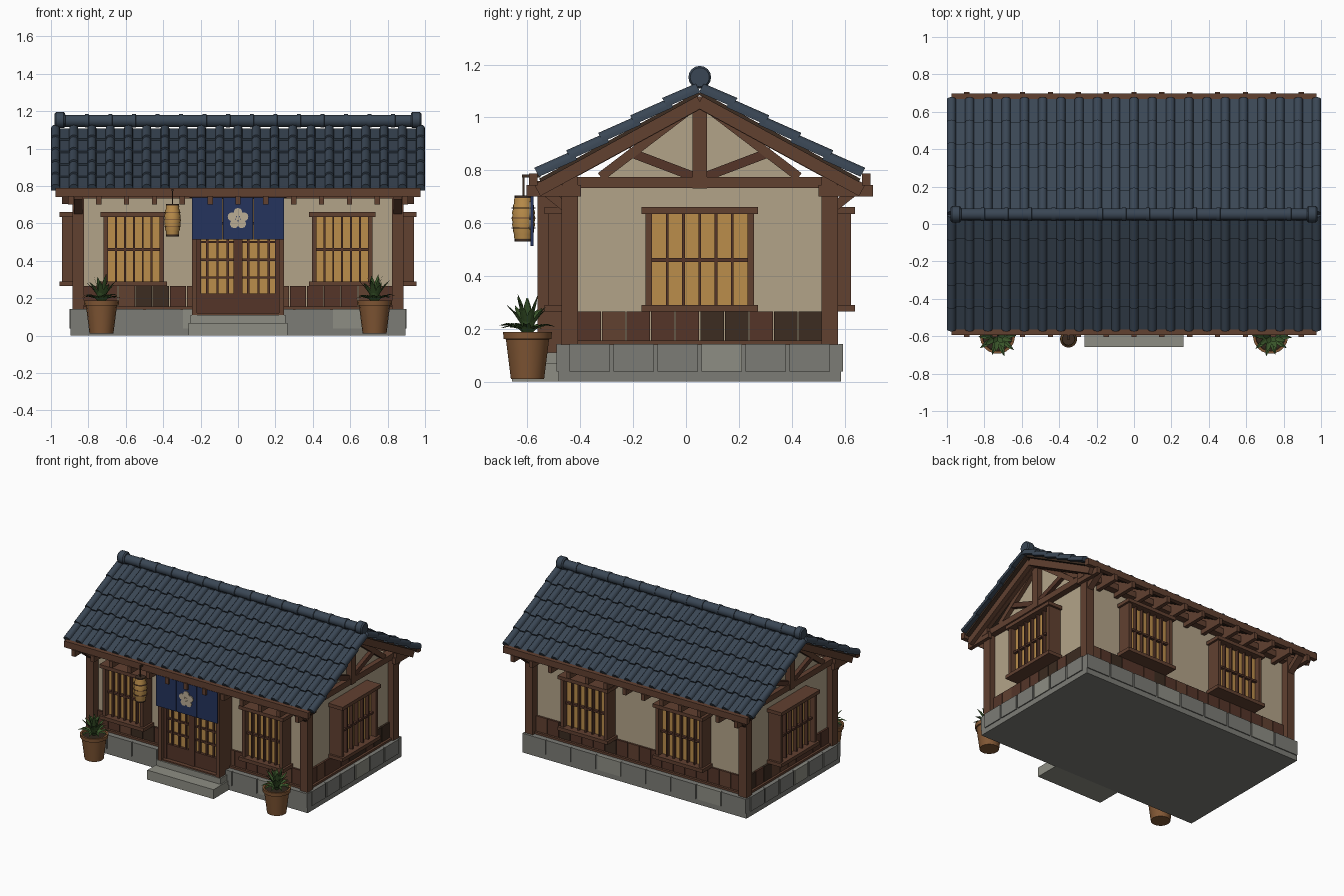
import bpy, bmesh, math, random
from mathutils import Vector, Matrix

if "Cube" in bpy.data.objects:
    bpy.data.objects.remove(bpy.data.objects["Cube"])

random.seed(4)
C = 0.052                      # y of the building's centre line
SL = math.atan(0.546)          # roof slope


def mat(name, r, g, b):
    m = bpy.data.materials.new(name)
    m.diffuse_color = (r, g, b, 1)
    m.use_nodes = True
    m.node_tree.nodes["Principled BSDF"].inputs["Base Color"].default_value = m.diffuse_color
    return m


WOOD = mat("wood", .12, .052, .03)
DARK = mat("dark_wood", .045, .025, .015)
RED = mat("red_wood", .09, .036, .022)
PLASTER = mat("plaster", .45, .37, .25)
PAPER = mat("lit_paper", .5, .27, .07)
STONE = mat("stone", .2, .2, .18)
STONE2 = mat("light_stone", .27, .27, .23)
TILE = mat("tile", .042, .062, .09)
CLOTH = mat("cloth", .018, .033, .11)
CREAM = mat("cream", .5, .42, .3)
CLAY = mat("clay", .22, .095, .035)
SOIL = mat("soil", .03, .02, .012)
LEAF = mat("leaf", .045, .1, .025)


def finish(name, bm, material, smooth=False):
    bmesh.ops.recalc_face_normals(bm, faces=bm.faces)
    me = bpy.data.meshes.new(name)
    for f in bm.faces:
        f.smooth = smooth
    bm.to_mesh(me)
    bm.free()
    if smooth:
        me.set_sharp_from_angle(angle=math.radians(35))
    me.materials.append(material)
    ob = bpy.data.objects.new(name, me)
    bpy.context.collection.objects.link(ob)
    return ob


def boxes(name, material, items, M=Matrix()):
    """Boxes given as (x0, x1, y0, y1, z0, z1), joined in one object."""
    bm = bmesh.new()
    for a, b, c, d, e, f in items:
        bmesh.ops.create_cube(bm, size=1, matrix=M @ Matrix.Translation(((a + b) / 2, (c + d) / 2, (e + f) / 2))
                              @ Matrix.Diagonal((b - a, d - c, f - e, 1)))
    return finish(name, bm, material)


def beams(name, material, items, w, h):
    """Square beams between pairs of points lying in a plane of constant x."""
    bm = bmesh.new()
    for p, q in items:
        p, q = Vector(p), Vector(q)
        d = q - p
        rot = Matrix.Rotation(math.atan2(d.z, d.y), 4, 'X')
        bmesh.ops.create_cube(bm, size=1, matrix=Matrix.Translation((p + q) / 2) @ rot
                              @ Matrix.Diagonal((w, d.length, h, 1)))
    return finish(name, bm, material)


def lathe(name, material, profile, M, n=16):
    bm = bmesh.new()
    vs = [bm.verts.new((r, 0, z)) for r, z in profile]
    es = [bm.edges.new(e) for e in zip(vs, vs[1:])]
    bmesh.ops.spin(bm, geom=vs + es, cent=(0, 0, 0), axis=(0, 0, 1), angle=2 * math.pi, steps=n)
    bmesh.ops.remove_doubles(bm, verts=bm.verts, dist=1e-5)
    bmesh.ops.transform(bm, matrix=M, verts=bm.verts)
    return finish(name, bm, material, True)


T = Matrix.Translation
RY = Matrix.Rotation(math.pi / 2, 4, 'Y')

# Stone foundation, facing stones and steps
boxes("foundation", STONE, [(-.895, .895, C - .535, C + .535, 0, .14)])
sides = [(T((0, C - .535, 0)), .9, 9), (T((0, C + .535, 0)) @ Matrix.Rotation(math.pi, 4, 'Z'), .9, 9),
         (T((.895, C, 0)) @ Matrix.Rotation(math.pi / 2, 4, 'Z'), .5, 6),
         (T((-.895, C, 0)) @ Matrix.Rotation(-math.pi / 2, 4, 'Z'), .5, 6)]
for M, half, n in sides:
    w = 2 * half / n
    st = [(-half + i * w + .007, -half + (i + 1) * w - .007, -.007, .01, .038, .142) for i in range(n)]
    boxes("facing_stones", STONE, st[::2] + st[1::4], M)
    boxes("pale_facing_stones", STONE2, st[3::4], M)
boxes("lower_step", STONE2, [(-.265, .265, -.658, -.48, 0, .068)])
boxes("upper_step", STONE2, [(-.255, .255, -.565, -.46, .06, .11)])

# Plaster walls, corner posts, sills and wall plates
boxes("walls", PLASTER, [(-.84, .84, C - .47, C + .47, .13, .765)])
boxes("corner_posts", WOOD, [(x - .031, x + .031, C + y - .031, C + y + .031, .11, .775)
                             for x in (-.855, .855) for y in (-.492, .492)])
boxes("sills", WOOD, [(-.87, .87, C + y - .02, C + y + .02, .135, .155) for y in (-.48, .48)]
      + [(x - .02, x + .02, C - .48, C + .48, .135, .155) for x in (-.85, .85)])
boxes("wall_plates", WOOD, [(-.91, .91, C + y - .03, C + y + .03, .732, .775) for y in (-.49, .49)]
      + [(x - .03, x + .03, C - .52, C + .52, .732, .775) for x in (-.855, .855)])

# Wainscot planks in mixed browns
for M, half, n in ((T((0, C - .47, 0)), .825, 18), (T((0, C + .47, 0)), .825, 18),
                   (T((.84, C, 0)) @ Matrix.Rotation(math.pi / 2, 4, 'Z'), .465, 10),
                   (T((-.84, C, 0)) @ Matrix.Rotation(math.pi / 2, 4, 'Z'), .465, 10)):
    w, groups = 2 * half / n, {WOOD: [], RED: [], DARK: []}
    for i in range(n):
        groups[random.choice((WOOD, RED, RED, DARK))].append(
            (-half + i * w + .002, -half + (i + 1) * w - .002, -.014, .014, .15, .265))
    for m, items in groups.items():
        boxes("wainscot_planks", m, items, M)


# Lattice windows: local x along the wall, -y outward
def window(M, w, bars=5, z0=.265, z1=.66):
    h = w / 2
    boxes("window_frame", WOOD, [(s * (h - .012) - .012, s * (h - .012) + .012, -.1, 0, z0, z1) for s in (-1, 1)]
          + [(-h - .015, h + .015, -.115, 0, z - .012, z + .013) for z in (z0 + .012, z1 - .013)], M)
    boxes("window_paper", PAPER, [(-h + .02, h - .02, -.06, -.01, z0 + .02, z1 - .02)], M)
    step = (w - .04) / (bars + 1)
    boxes("window_lattice", RED, [(-h + .02 + i * step - .005, -h + .02 + i * step + .005, -.085, -.055, z0 + .02, z1 - .02)
                                  for i in range(1, bars + 1)]
          + [(-h + .02, h - .02, -.08, -.055, .453, .467)], M)


for s in (-1, 1):
    window(T((s * .557, C - .472, 0)), .325)
    window(T((s * .38, C + .472, 0)) @ Matrix.Rotation(math.pi, 4, 'Z'), .37)
    window(T((s * .84, C, 0)) @ Matrix.Rotation(s * math.pi / 2, 4, 'Z'), .41)

# Sliding entrance doors
boxes("door_frame", WOOD, [(s * .232 - .013, s * .232 + .013, -.562, -.42, .108, .76) for s in (-1, 1)]
      + [(-.245, .245, -.562, -.42, .73, .76), (-.245, .245, -.555, -.42, .105, .12)])
boxes("door_paper", PAPER, [(-.22, .22, -.505, -.43, .22, .735)])
boxes("door_panels", RED, [(s * .11 - .11, s * .11 + .11, -.525, -.44, .115, .225) for s in (-1, 1)])
boxes("door_lattice", RED, [(x - .006, x + .006, -.52, -.5, .22, .735)
                            for x in (-.165, -.11, -.055, .055, .11, .165)]
      + [(-.22, .22, -.518, -.5, z - .006, z + .006) for z in (.31, .405, .5, .6)]
      + [(x - .011, x + .011, -.53, -.5, .115, .735) for x in (-.21, -.012, .012, .21)])

# Door curtain in three strips, with a five-petal blossom
boxes("curtain", CLOTH, [(x - .081, x + .081, -.588, -.578, .513, .745) for x in (-.165, 0, .165)])
lathe("curtain_rod", WOOD, [(0, -.26), (.009, -.26), (.009, .26), (0, .26)], T((0, -.583, .745)) @ RY, 10)
disc = [(0, -.004), (.023, -.004), (.023, .004), (0, .004)]
for i in range(5):
    a = math.pi / 2 + i * math.tau / 5
    lathe("blossom_petal", CREAM, disc, T((.034 * math.cos(a), -.59, .625 + .034 * math.sin(a)))
          @ Matrix.Rotation(math.pi / 2, 4, 'X'), 14)
lathe("blossom_centre", CREAM, [(r * .5, z) for r, z in disc], T((0, -.59, .625)) @ Matrix.Rotation(math.pi / 2, 4, 'X'), 10)

# Gable trusses
for s in (-1, 1):
    bm = bmesh.new()
    tri = [[bm.verts.new((s * x, C + y, z)) for y, z in ((-.38, .77), (.38, .77), (0, 1.065))] for x in (.825, .85)]
    bm.faces.new(tri[0])
    bm.faces.new(tri[1])
    for i in range(3):
        j = (i + 1) % 3
        bm.faces.new((tri[0][i], tri[0][j], tri[1][j], tri[1][i]))
    finish("gable_plaster", bm, PLASTER)
    x = s * .855
    boxes("king_post", WOOD, [(x - .035, x + .035, C - .027, C + .027, .73, 1.08)])
    beams("gable_braces", WOOD, [((x, C, 1.06), (x, C + t * .375, .775)) for t in (-1, 1)], .05, .035)
    beams("gable_struts", RED, [((x, C + t * .02, .775), (x, C + t * .27, .87)) for t in (-1, 1)], .045, .035)
    beams("knee_braces", WOOD, [((x, C + t * .495, .65), (x, C + t * .615, .745)) for t in (-1, 1)], .045, .035)

# Rafters, rafter tails, eave boards and roof deck
RX = [i * .149 for i in range(-6, 7)]
beams("rafters", WOOD, [((x, C, 1.055), (x, C + t * .61, 1.055 - .61 * .546)) for x in RX for t in (-1, 1)], .028, .045)
beams("barge_boards", WOOD, [((x, C, 1.06), (x, C + t * .615, 1.06 - .615 * .546)) for x in (-.925, .925)
                             for t in (-1, 1)], .03, .05)
boxes("rafter_tails", WOOD, [(x - .014, x + .014, min(C + t * .45, C + t * .655), max(C + t * .45, C + t * .655), .7, .745)
                             for x in RX for t in (-1, 1)])
boxes("eave_boards", WOOD, [(-.975, .975, C + t * .63 - .016, C + t * .63 + .016, .742, .788) for t in (-1, 1)])
beams("roof_deck", DARK, [((0, C, 1.092), (0, C + t * .605, 1.092 - .605 * .546)) for t in (-1, 1)], 1.94, .014)

# Tile courses: flat pans with round rolls, each course lapping the next
R, N, ROWS, LEN = .024, 20, 5, .605 / math.cos(SL)
prof = []
for k in range(N + 1):
    cx = -.976 + k * 1.952 / N
    prof += [(cx - R * math.cos(math.pi * a / 6), .012 + R * math.sin(math.pi * a / 6)) for a in range(7)]
for t, label in ((-1, "front"), (1, "back")):
    bm = bmesh.new()
    for i in range(ROWS):
        ends = []
        for s, lift in ((max(0, i * LEN / ROWS - .02), -.004), ((i + 1) * LEN / ROWS, .009)):
            pts = prof + [(1, -.002), (-1, -.002)]
            ends.append([bm.verts.new((x, C + t * (s * math.cos(SL) + (n + lift) * math.sin(SL)),
                                       1.1 - s * math.sin(SL) + (n + lift) * math.cos(SL))) for x, n in pts])
        a, b = ends
        m = len(a)
        for j in range(m):
            bm.faces.new((a[j], a[(j + 1) % m], b[(j + 1) % m], b[j]))
        bm.faces.new(a)
        bm.faces.new(b)
    finish(label + "_roof_tiles", bm, TILE, True)

# Ridge tiles and end caps
for i in range(15):
    x = -.945 + i * .126
    lathe("ridge_tile", TILE, [(0, 0), (.036, 0), (.036, .02), (.032, .022), (.032, .126), (0, .126)], T((x, C, 1.148)) @ RY)
for s in (-1, 1):
    lathe("ridge_end_cap", TILE, [(0, -.028), (.036, -.028), (.043, -.02), (.043, .02), (.036, .028), (0, .028)],
          T((s * .952, C, 1.152)) @ RY)

# Hanging lantern with ribs, caps and bracket
LP = T((-.35, -.615, 0))
lathe("lantern", PAPER, [(0, .54), (.034, .54)] + [(.036 + .009 * math.sin(math.pi * i / 12) - .003 * (i % 2), .545 + i * .012)
                                                   for i in range(13)] + [(.034, .695), (0, .695)], LP)
for z in (.53, .69):
    lathe("lantern_cap", DARK, [(0, z), (.034, z), (.034, z + .014), (0, z + .014)], LP)
for z in (.58, .617, .655):
    lathe("lantern_band", WOOD, [(.04, z), (.046, z), (.046, z + .004), (.04, z + .004)], LP)
boxes("lantern_bracket", DARK, [(-.355, -.345, -.62, -.55, .772, .784), (-.353, -.347, -.618, -.612, .7, .775)])

# Potted plants
for s in (-1, 1):
    P = T((s * .73, -.6, .01))
    lathe("pot", CLAY, [(0, 0), (.064, 0), (.083, .15), (.092, .152), (.094, .178), (.08, .178), (.077, .155)], P, 18)
    lathe("soil", SOIL, [(.08, .16), (0, .164)], P, 18)
    bm = bmesh.new()
    for layer, (count, reach, rise, droop) in enumerate(((10, .115, .11, .06), (9, .085, .15, .02), (6, .045, .165, 0))):
        for i in range(count):
            a = (i + .5 * layer + random.uniform(-.15, .15)) * math.tau / count
            k = random.uniform(.85, 1)
            out, side = Vector((math.cos(a), math.sin(a), 0)), Vector((-math.sin(a), math.cos(a), 0))
            prev = None
            for u, w in ((0, .007), (.35, .015), (.7, .012), (1, .001)):
                c = P @ Vector((0, 0, .155)) + out * reach * k * u + Vector((0, 0, rise * k * u ** .8 - droop * u * u))
                row = [bm.verts.new(c + side * w * e + Vector((0, 0, .4 * w * abs(e)))) for e in (-1, 0, 1)]
                if prev:
                    for e in (0, 1):
                        bm.faces.new((prev[e], prev[e + 1], row[e + 1], row[e]))
                prev = row
    finish("plant_leaves", bm, LEAF)
